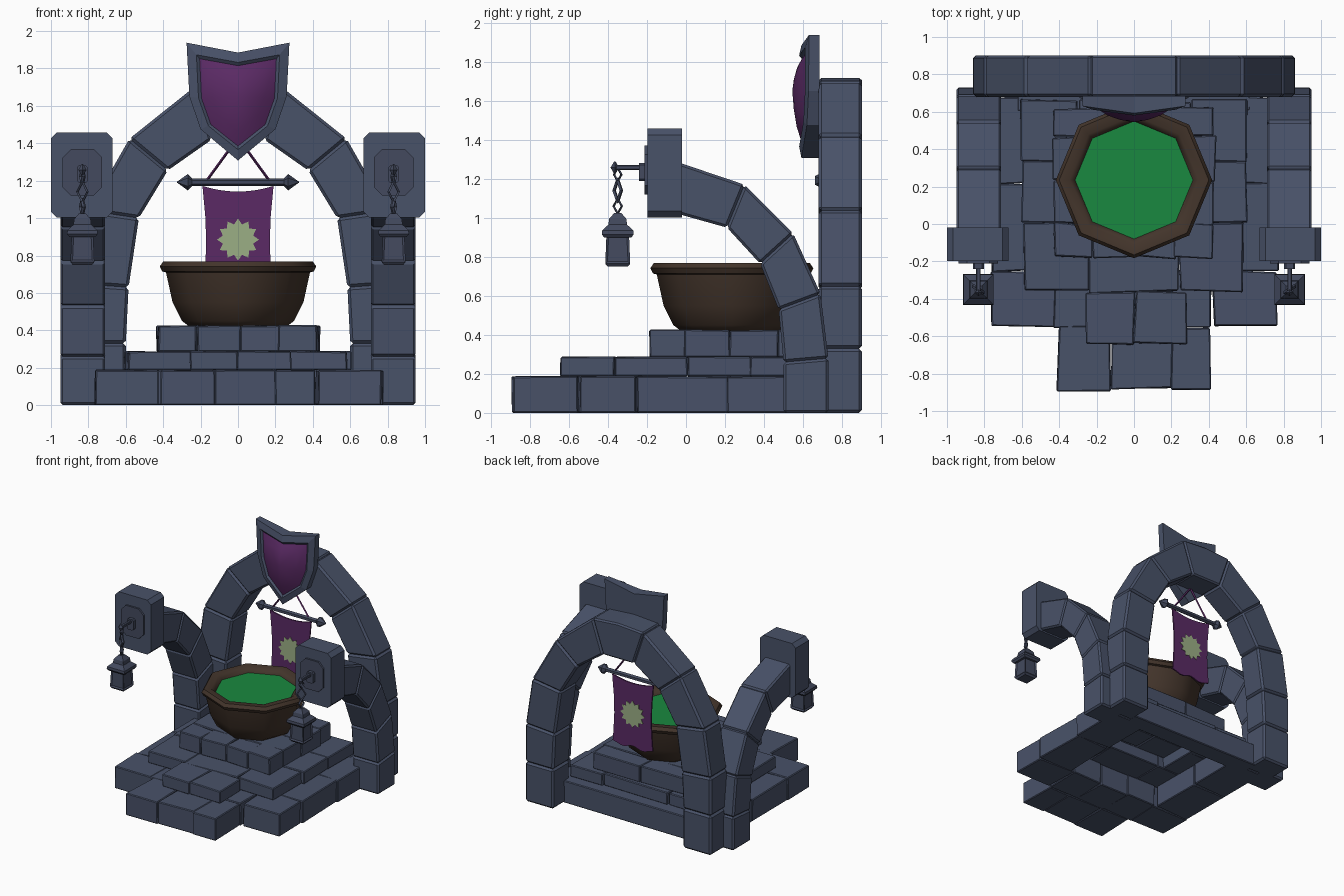
import bpy, bmesh, math, random

if "Cube" in bpy.data.objects:
    bpy.data.objects.remove(bpy.data.objects["Cube"])

random.seed(4)


def material(name, rgb):
    m = bpy.data.materials.new(name)
    m.diffuse_color = (*rgb, 1)
    m.use_nodes = True
    m.node_tree.nodes["Principled BSDF"].inputs["Base Color"].default_value = m.diffuse_color
    return m


STONE = material("slate_stone", (0.066, 0.084, 0.14))
IRON = material("dark_iron", (0.056, 0.068, 0.112))
PURPLE = material("purple_cloth", (0.103, 0.023, 0.128))
WOOD = material("brown_bowl", (0.056, 0.035, 0.024))
GREEN = material("green_liquid", (0.01, 0.25, 0.05))
PALE = material("pale_green", (0.33, 0.43, 0.235))


def loft(bm, loops, cap=True):
    """Skin equal-length point loops; cap both ends."""
    rings = [[bm.verts.new(p) for p in loop] for loop in loops]
    n = len(rings[0])
    for a, b in zip(rings, rings[1:]):
        for i in range(n):
            j = (i + 1) % n
            bm.faces.new((a[i], a[j], b[j], b[i]))
    if cap:
        bm.faces.new(rings[0][::-1])
        bm.faces.new(rings[-1])
    return rings


def finish(bm, name, mats, mirror=False, bevel=0):
    bmesh.ops.recalc_face_normals(bm, faces=bm.faces[:])
    if bevel:
        bmesh.ops.bevel(bm, geom=bm.edges[:], offset=bevel, segments=1, affect='EDGES')
    me = bpy.data.meshes.new(name)
    bm.to_mesh(me)
    bm.free()
    for m in mats:
        me.materials.append(m)
    ob = bpy.data.objects.new(name, me)
    bpy.context.collection.objects.link(ob)
    if mirror:
        ob.modifiers.new("mirror", 'MIRROR').use_mirror_merge = False
    return ob


def smooth(ob, degrees):
    bpy.ops.object.select_all(action='DESELECT')
    ob.select_set(True)
    bpy.context.view_layer.objects.active = ob
    bpy.ops.object.shade_smooth_by_angle(angle=math.radians(degrees))


def ring(cx, cy, z, r, n, turn=0.0):
    return [(cx + r * math.cos(turn + math.tau * i / n), cy + r * math.sin(turn + math.tau * i / n), z)
            for i in range(n)]


def prism_y(bm, pts, y0, y1):
    return loft(bm, [[(x, y, z) for x, z in pts] for y in (y0, y1)])


# stepped base: rows of rough blocks
def j(s=0.01):
    return random.uniform(-s, s)


def row(bm, xs, ys, z0, z1):
    for x0, x1 in zip(xs, xs[1:]):
        for y0, y1 in zip(ys, ys[1:]):
            cs = [(x + j(), y + j()) for x, y in ((x0, y0), (x1, y0), (x1, y1), (x0, y1))]
            loft(bm, [[(x, y, z0) for x, y in cs], [(x + j(0.004), y + j(0.004), z1 + j(0.003)) for x, y in cs]])


tiers = {
    "lower_step": (0, 0.187, [
        ((-0.41, -0.12, 0.2, 0.41), (-0.885, -0.55)),
        ((-0.76, -0.42, -0.14, 0.13, 0.42, 0.76), (-0.55, -0.25)),
        ((-0.77, -0.45), (-0.25, 0.22, 0.68)),
        ((0.45, 0.77), (-0.25, 0.22, 0.68)),
        ((-0.62, 0.62), (0.6, 0.76))]),
    "middle_step": (0.187, 0.287, [
        ((-0.26, 0.0, 0.29), (-0.64, -0.36)),
        ((-0.59, -0.24, 0.24, 0.59), (-0.36, 0.0)),
        ((-0.6, -0.3), (0.0, 0.33, 0.66)),
        ((0.3, 0.6), (0.0, 0.33, 0.66)),
        ((-0.3, 0.3), (0.4, 0.66))]),
    "upper_step": (0.285, 0.425, [
        ((-0.43, -0.22, 0.01, 0.22, 0.43), (-0.18, 0.0)),
        ((-0.43, -0.02, 0.43), (0.0, 0.23, 0.47, 0.62))]),
}
for name, (z0, z1, rows) in tiers.items():
    bm = bmesh.new()
    for xs, ys in rows:
        row(bm, xs, ys, z0, z1)
    finish(bm, name, [STONE], bevel=0.006)


# arches: one wedge block between each pair of joints
def blocks(bm, outer, inner, place, d0, d1):
    for i in range(len(outer) - 1):
        quad = (outer[i], outer[i + 1], inner[i + 1], inner[i])
        loft(bm, [[place(u, v, d) for u, v in quad] for d in (d0, d1)])


bm = bmesh.new()
blocks(bm, [(0.86, 0), (0.86, 0.33), (0.86, 0.65), (0.8, 1.04), (0.58, 1.425), (0.235, 1.7)],
       [(0.6, 0), (0.6, 0.33), (0.585, 0.63), (0.53, 1.0), (0.375, 1.255), (0.14, 1.42)],
       lambda u, v, d: (u, d, v), 0.68, 0.902)
finish(bm, "back_arch", [STONE], mirror=True, bevel=0.015)

bm = bmesh.new()
prism_y(bm, [(-0.235, 1.7), (0, 1.717), (0.235, 1.7), (0.14, 1.42), (-0.14, 1.42)], 0.68, 0.902)
finish(bm, "keystone", [STONE], bevel=0.012)

bm = bmesh.new()
blocks(bm, [(0.73, 0), (0.73, 0.28), (0.69, 0.61), (0.55, 0.92), (0.3, 1.17), (-0.04, 1.285)],
       [(0.5, 0), (0.5, 0.26), (0.475, 0.53), (0.38, 0.765), (0.21, 0.95), (-0.04, 1.02)],
       lambda u, v, d: (d, u, v), 0.71, 0.95)
finish(bm, "side_arch", [STONE], mirror=True, bevel=0.013)


# end blocks of the side arches, with iron bracket plates
def octagon(cx, cz, w, h, c):
    return [(cx + sx * (w - a), cz + sz * (h - b)) for sx, sz, a, b in
            ((1, 1, c, 0), (1, 1, 0, c), (1, -1, 0, c), (1, -1, c, 0),
             (-1, -1, c, 0), (-1, -1, 0, c), (-1, 1, 0, c), (-1, 1, c, 0))]


bm = bmesh.new()
prism_y(bm, octagon(0.835, 1.23, 0.165, 0.228, 0.032), -0.197, -0.02)
finish(bm, "arch_end_block", [STONE], mirror=True)

LX, LY = 0.832, -0.35
bm = bmesh.new()
prism_y(bm, octagon(LX, 1.245, 0.105, 0.125, 0.045), -0.212, -0.19)
prism_y(bm, octagon(LX, 1.235, 0.03, 0.045, 0.01), -0.24, -0.21)
prism_y(bm, octagon(LX, 1.258, 0.012, 0.012, 0.004), -0.37, -0.23)
loft(bm, [ring(LX, -0.365, z, r, 4) for z, r in ((1.225, 0.003), (1.258, 0.022), (1.29, 0.003))])
finish(bm, "lantern_bracket", [IRON], mirror=True)

# hanging chain of diamond links
for i, (z, s, turn) in enumerate(((1.222, 0.034, 1.2), (1.14, 0.055, 0.6), (1.06, 0.038, 1.2))):
    bpy.ops.mesh.primitive_torus_add(major_segments=4, minor_segments=4, major_radius=s, minor_radius=0.011,
                                     location=(LX, LY, z), rotation=(math.pi / 2, 0, turn))
    link = bpy.context.object
    link.name = "chain_link_%d" % (i + 1)
    link.scale = (0.6, 1, 1)
    link.data.materials.append(IRON)
    bpy.ops.object.transform_apply(location=True, rotation=True, scale=True)
    link.modifiers.new("mirror", 'MIRROR').use_mirror_merge = False

# lanterns: square body with recessed panes, and a flared roof
bm = bmesh.new()
q = math.sqrt(2)
loft(bm, [ring(LX, LY, z, r * q, 4, math.pi / 4) for r, z in ((0.052, 0.75), (0.064, 0.765), (0.058, 0.91))])
bmesh.ops.recalc_face_normals(bm, faces=bm.faces[:])
panes = [f for f in bm.faces if 0.8 < f.calc_center_median().z < 0.9]
bmesh.ops.inset_individual(bm, faces=panes, thickness=0.016, depth=-0.008)
loft(bm, [ring(LX, LY, z, r * q, 4, math.pi / 4) for r, z in
          ((0.07, 0.9), (0.082, 0.915), (0.08, 0.935), (0.048, 0.965), (0.044, 0.995), (0.018, 1.025))])
finish(bm, "lantern", [IRON], mirror=True)


# shield: bent stone frame around a curved purple panel
def full(half):
    return half + [(-x, z) for x, z in half[-2:0:-1]]


def bent(pts, off):
    return [(x, 0.58 + 0.14 * abs(x) + off, z) for x, z in pts]


outer = full([(0, 1.885), (0.275, 1.938), (0.26, 1.65), (0.2, 1.475), (0, 1.308)])
inner = full([(0, 1.815), (0.205, 1.852), (0.195, 1.64), (0.145, 1.5), (0, 1.385)])
lip = [(a * 0.25 + c * 0.75, b * 0.25 + d * 0.75) for (a, b), (c, d) in zip(outer, inner)]
bm = bmesh.new()
rings = loft(bm, [[(x, 0.685, z) for x, z in outer], bent(outer, 0.012), bent(lip, 0), bent(inner, 0.014)], cap=False)
bm.faces.new(rings[0])
finish(bm, "shield_frame", [STONE])

bm = bmesh.new()
loops = []
for k, y in ((1.0, 0.0), (0.7, 0.55), (0.35, 0.88)):
    loops.append([(x * k, py + (0.547 - py) * y, 1.65 + (z - 1.65) * k) for x, py, z in bent(inner, 0.014)])
rings = loft(bm, loops, cap=False)
tip = bm.verts.new((0, 0.545, 1.65))
for i, v in enumerate(rings[-1]):
    bm.faces.new((v, rings[-1][(i + 1) % len(rings[-1])], tip))
panel = finish(bm, "shield_panel", [PURPLE])
if panel.data.polygons[0].normal.y > 0:
    panel.data.flip_normals()
smooth(panel, 60)

# banner hanging in the arch, with rod, cords and sunburst
BY = 0.70
bm = bmesh.new()
steps = [i / 5 - 1 for i in range(11)]
top = [(0.19 * t, 1.172 - 0.03 * (1 - t * t)) for t in steps]
right = [(0.174, 1.0), (0.17, 0.85), (0.178, 0.7)]
bottom = [(0.185 * t, 0.608 + 0.012 * math.cos(t * 2 * math.pi)) for t in steps[::-1]]
prism_y(bm, top + right + bottom + [(-x, z) for x, z in right[::-1]], BY - 0.006, BY + 0.006)
finish(bm, "banner", [PURPLE])

bm = bmesh.new()
star = []
for i in range(24):
    a, r = math.tau * i / 24 + math.pi / 2, 0.112 if i % 2 == 0 else 0.084
    star.append((r * math.cos(a), 0.885 + r * math.sin(a)))
prism_y(bm, star, BY - 0.01, BY + 0.01)
finish(bm, "banner_sunburst", [PALE])

bm = bmesh.new()
half = [(0.003, 0.325), (0.044, 0.268), (0.02, 0.245)]
rod = [(r, -x) for r, x in half] + half[::-1]
loft(bm, [[(x, BY + a, 1.192 + b) for a, b, _ in ring(0, 0, 0, r, 6, math.pi / 6)] for r, x in rod])
finish(bm, "banner_rod", [IRON])

bm = bmesh.new()
loft(bm, [[(x + a, BY + b, z) for a, b, _ in ring(0, 0, 0, 0.009, 4)] for x, z in ((0.175, 1.19), (0.0, 1.43))])
finish(bm, "banner_cord", [PURPLE], mirror=True)

# eight-sided bowl and its liquid
CY = 0.235
bm = bmesh.new()
loft(bm, [ring(0, CY, z, r, 8) for r, z in
          ((0.26, 0.42), (0.3, 0.45), (0.35, 0.55), (0.385, 0.71), (0.405, 0.715), (0.418, 0.742), (0.4, 0.768),
           (0.345, 0.766), (0.318, 0.74), (0.308, 0.7))])
smooth(finish(bm, "bowl", [WOOD]), 50)

bm = bmesh.new()
loft(bm, [ring(0, CY, z, 0.316, 8) for z in (0.705, 0.728)])
finish(bm, "bowl_liquid", [GREEN])
